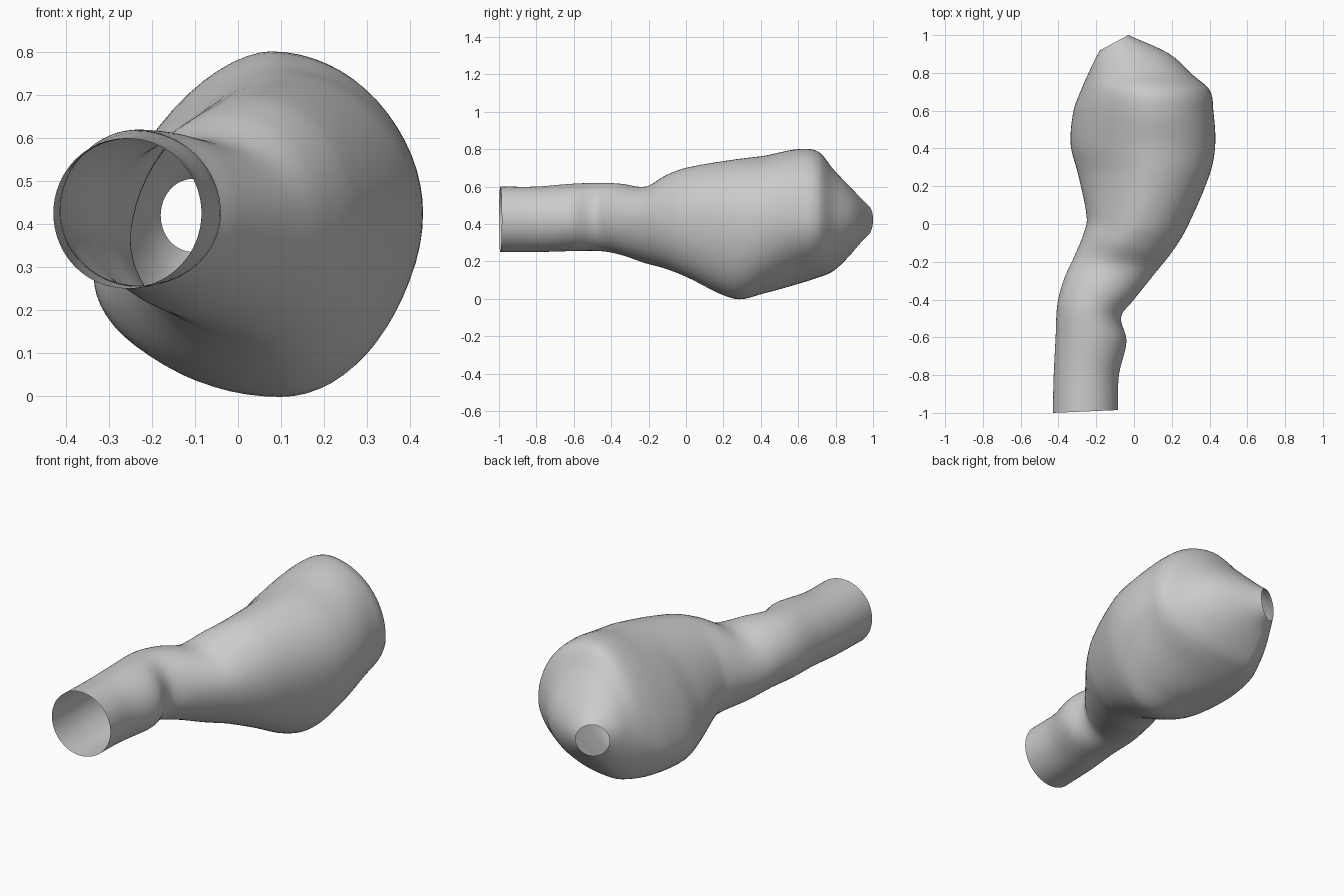
import bpy
import bmesh
from math import sin, cos, tau
from mathutils import Vector

if "Cube" in bpy.data.objects:
    bpy.data.objects.remove(bpy.data.objects["Cube"], do_unlink=True)

SIDES = 64       # points around each ring
STEPS = 6        # rings between two stations
RIGHT_Z = .425   # height of the widest point on the +x side

# Stations along the tube: low-x side x and y, high-x side x and y,
# top z, bottom z, height of low-x side, x of the crown, x of the underside
stations = [Vector(s) for s in (
    (-.43, -1, -.085, -.985, .6, .25, .425, -.26, -.26),
    (-.425, -.8, -.08, -.8, .6, .25, .425, -.25, -.25),
    (-.415, -.6, -.04, -.62, .615, .255, .43, -.23, -.23),
    (-.405, -.42, -.068, -.49, .62, .255, .43, -.23, -.23),
    (-.37, -.29, 0, -.4, .615, .235, .42, -.18, -.18),
    (-.32, -.18, .12, -.25, .6, .19, .39, -.1, -.1),
    (-.27, -.06, .2, -.15, .66, .16, .38, -.03, -.03),
    (-.25, .03, .275, -.03, .7, .12, .36, .03, .05),
    (-.295, .26, .4, .26, .745, 0, .3, .09, .1),
    (-.335, .42, .43, .42, .765, .03, .28, .09, .06),
    (-.32, .6, .42, .6, .8, .08, .3, .08, -.06),
    (-.28, .71, .4, .71, .785, .115, .34, .06, -.1),
    (-.245, .79, .31, .79, .69, .15, .37, .03, -.1),
    (-.21, .865, .18, .905, .59, .235, .41, -.02, -.1),
    (-.18, .92, -.03, 1, .505, .335, .42, -.105, -.105),
)]


def blend(a, b, c, d, t):
    """Smooth curve from b to c, allowing for uneven spacing."""
    ya, yb, yc, yd = (s[1] + s[3] for s in (a, b, c, d))
    start = (c - a) * ((yc - yb) / (yc - ya))
    end = (d - b) * ((yc - yb) / (yd - yb))
    ease = t * t * (3 - 2 * t)
    return b.lerp(c, ease) + start * (t * (1 - t) ** 2) - end * (t * t * (1 - t))


def ring_points(s):
    """Uneven oval: each quarter is an ellipse between two extreme points."""
    lx, ly, rx, ry, top, bottom, lz, crown, under = s
    for i in range(SIDES):
        c, n = cos(tau * i / SIDES), sin(tau * i / SIDES)
        side_x, side_z = (rx, RIGHT_Z) if c > 0 else (lx, lz)
        end_x, end_z = (crown, top) if n > 0 else (under, bottom)
        # The upper low-x quarter is flattened where the bag is tall
        power = 1
        if c < 0 < n:
            power += .6 * max(0, top - bottom - .37)
        x = end_x + abs(c) ** power * (side_x - end_x)
        z = side_z + abs(n) ** power * (end_z - side_z)
        y = ly + (ry - ly) * (x - lx) / (rx - lx)
        yield x, y, z


# Rings along the whole length
sections = []
last = len(stations) - 1
for i in range(last):
    a, b = stations[max(i - 1, 0)], stations[i]
    c, d = stations[i + 1], stations[min(i + 2, last)]
    sections += [blend(a, b, c, d, k / STEPS) for k in range(STEPS)]
sections.append(stations[last])

# Skin the rings into a thin wall, open at both ends
bm = bmesh.new()
rings = [[bm.verts.new(p) for p in ring_points(s)] for s in sections]
for r, q in zip(rings, rings[1:]):
    for i in range(SIDES):
        j = (i + 1) % SIDES
        bm.faces.new((r[i], r[j], q[j], q[i]))
mesh = bpy.data.meshes.new("vessel_wall")
bm.to_mesh(mesh)
bm.free()

# Plain grey surface
grey = bpy.data.materials.new("light_grey")
grey.use_nodes = True
colour = (.6, .6, .6, 1)
grey.diffuse_color = colour
grey.node_tree.nodes["Principled BSDF"].inputs["Base Color"].default_value = colour
mesh.materials.append(grey)

vessel = bpy.data.objects.new("vessel_wall", mesh)
bpy.context.collection.objects.link(vessel)
bpy.context.view_layer.objects.active = vessel
vessel.select_set(True)
bpy.ops.object.shade_smooth_by_angle()
